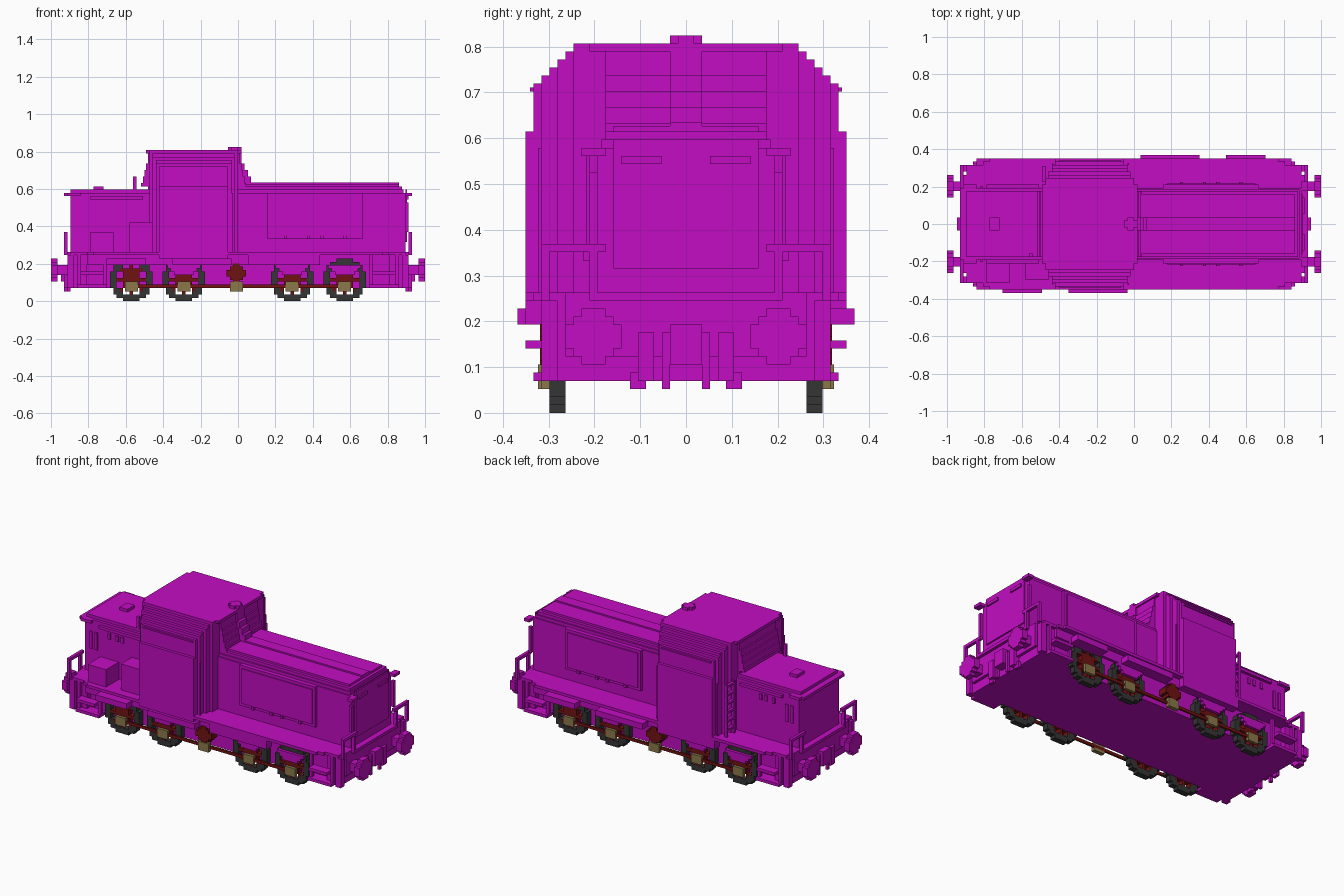
import bpy, bmesh, math

if "Cube" in bpy.data.objects:
    bpy.data.objects.remove(bpy.data.objects["Cube"], do_unlink=True)

UNIT = 1 / 57          # edge length of one block
BOTH = (1, -1)


def material(name, rgb):
    mat = bpy.data.materials.new(name)
    mat.use_nodes = True
    colour = (*rgb, 1)
    mat.diffuse_color = colour
    mat.node_tree.nodes["Principled BSDF"].inputs["Base Color"].default_value = colour
    return mat


MAGENTA = material("magenta", (0.54, 0.004, 0.54))
GREY = material("dark grey", (0.035, 0.035, 0.035))
RED = material("dark red", (0.16, 0.006, 0.006))
BRONZE = material("bronze", (0.26, 0.19, 0.07))


class Part:
    """A named object collected from axis-aligned blocks."""

    def __init__(self, name, mat=MAGENTA):
        self.name, self.mat, self.bm = name, mat, bmesh.new()

    def box(self, x, y, z, sx=(1,), sy=(1,)):
        for a in sx:
            for b in sy:
                xs, ys = sorted(a * v for v in x), sorted(b * v for v in y)
                lo, hi = (xs[0], ys[0], z[0]), (xs[1], ys[1], z[1])
                cube = bmesh.ops.create_cube(self.bm, size=1)
                for v in cube["verts"]:
                    v.co = [(l if c < 0 else h) * UNIT for c, l, h in zip(v.co, lo, hi)]
        return self

    def slab(self, x, half, z):
        return self.box(x, (-half, half), z)

    def spun(self, x, y, z):
        # the same block again after half a turn about the vertical
        self.box(x, y, z)
        return self.box(x, y, z, (-1,), (-1,))

    def done(self):
        mesh = bpy.data.meshes.new(self.name)
        self.bm.to_mesh(mesh)
        self.bm.free()
        mesh.materials.append(self.mat)
        bpy.context.collection.objects.link(bpy.data.objects.new(self.name, mesh))


# Underframe, running board with stepped ends
frame = Part("underframe")
frame.slab((-46, 46), 15, (4, 14))
frame.done()
board = Part("running_board")
for end, half in ((44, 20), (46, 19), (51, 18), (52, 15), (53, 11)):
    board.slab((-end, end), half, (14, 15))
board.done()

# Side skirts, open at one end wheel on each side
skirt = Part("side_skirts")
skirt.spun((-25, 46), (17, 18), (11, 14))
skirt.spun((2, 20), (18, 21), (11, 13))
skirt.spun((28, 40), (18, 21), (11, 13))
skirt.spun((-25, -3), (18, 20), (11, 14))
skirt.done()

# Buffer beams and corner steps
beam = Part("buffer_beams")
beam.box((46, 51), (-17, 17), (4, 14), BOTH)
beam.box((51, 52), (-15, 15), (7, 14), BOTH)
beam.box((50, 52), (16, 18), (4, 14), BOTH, BOTH)
beam.done()
steps = Part("corner_steps")
steps.box((40, 49), (15, 19), (4, 5), BOTH, BOTH)
steps.box((41, 48), (17, 20), (8, 9), BOTH, BOTH)
for x in (40, 48):
    steps.box((x, x + 1), (17, 18), (4, 14), BOTH, BOTH)
steps.done()

# Buffers, coupling hook and brake hoses
buffers = Part("buffers")
buffers.box((51, 55), (10, 13), (8, 11), BOTH, BOTH)
for half, tall in ((3.5, 1.5), (2.5, 2.5), (1.5, 3.5)):
    buffers.box((55, 57), (11.5 - half, 11.5 + half), (9.5 - tall, 9.5 + tall), BOTH, BOTH)
buffers.done()
coupling = Part("coupling")
coupling.box((51, 54), (-2, 2), (6, 11), BOTH)
coupling.box((52, 53), (2, 3), (3, 10), BOTH, BOTH)
coupling.box((51, 53), (4, 6), (4, 10), BOTH, BOTH)
coupling.box((51, 52), (5, 7), (3, 5), BOTH, BOTH)
coupling.done()

# Cab with stepped corners, its ends flaring towards the hoods
cab = Part("cab")


def cab_layer(half, z, flare):
    cab.slab((-24, -3), half, z)
    cab.slab((-25, -2), min(half, 18), z)
    cab.slab((-26, -1), min(half, 16), z)
    cab.slab((-27, 0), min(half, 14), z)
    cab.slab((-27 - flare / 2, flare / 2), 10, z)
    cab.slab((-27, flare), 2, z)


cab_layer(20, (13, 35), 1)
for k in range(35, 46):
    cab_layer(19 - max(0, k - 40), (k, k + 1), max(1, (43 - k) // 2 + 1))
cab.done()
roof = Part("cab_roof")
roof.slab((-28, 1), 12, (45, 46)).slab((-27, 0), 14, (45, 46))
roof.done()
stack = Part("exhaust_cap")
stack.slab((-3, 1), 1, (46, 47)).slab((-2, 0), 2, (46, 47))
stack.done()
trim = Part("cab_trim")
for x in (-25, -2):
    trim.box((x, x + 0.5), (18, 18.4), (15, 33), sy=BOTH)
trim.box((-23, -4), (19, 19.4), (40, 40.5), sy=BOTH)
trim.done()

# Long hood with ridge, side doors and end panel
hood = Part("long_hood")
hood.slab((0, 51), 11, (15, 33)).slab((0, 50.5), 10.5, (33, 34))
hood.slab((0, 50), 10, (34, 35)).slab((0, 49), 9, (35, 35.7))
hood.slab((0, 49), 2, (35, 36.2))
hood.slab((51, 51.5), 9, (18, 34))
hood.done()
doors = Part("hood_doors")
doors.box((9, 38), (11, 12), (19, 33), sy=BOTH)
doors.box((10, 37), (12, 12.4), (20, 32), sy=BOTH)
for x in (14, 21, 25, 32):
    doors.box((x, x + 1), (12, 12.8), (19, 20), sy=BOTH)
doors.done()
lamps = Part("end_lamps_and_rails")
lamps.box((51, 53), (10, 13), (32, 33), sy=BOTH)
lamps.box((51, 52), (3, 8), (31, 32), sy=BOTH)
lamps.box((51, 52), (11, 12), (21, 30), sy=BOTH)
lamps.done()

# Short hood with lipped roof, hatch and vent slots
rear = Part("short_hood")
rear.slab((-51, -27), 11, (15, 33))
rear.slab((-53, -27), 11, (32, 33)).slab((-52, -48), 12, (32, 33))
rear.slab((-51, -27), 10, (33, 34))
rear.slab((-44, -41), 2, (34, 35))
rear.box((-32, -31), (9, 10), (33, 38), sy=(-1,))
rear.done()
slots = Part("vent_slots")
for x in (-49, -47):
    slots.box((x, x + 1), (11, 11.4), (23, 29), sy=BOTH)
for x in (-42, -39, -37):
    slots.box((x, x + 1), (11, 11.4), (28, 30), sy=BOTH)
slots.box((-45, -29), (11, 12), (31, 32), sy=BOTH)
slots.done()

# Lockers on one side, ladder on the other
lockers = Part("lockers")
lockers.box((-45, -38), (11, 18), (15, 21), sy=(-1,))
lockers.box((-33, -26), (11, 17), (15, 24), sy=(-1,))
lockers.done()
ladder = Part("cab_ladder")
for y in (13, 17):
    ladder.box((-28, -27), (y, y + 0.6), (15, 33))
for z in range(17, 33, 3):
    ladder.box((-28, -27), (13, 17), (z, z + 0.7))
ladder.done()

# End handrails
rails = Part("end_handrails")
for y in (11, 17):
    rails.box((52, 53), (y, y + 1), (14, 21), BOTH, BOTH)
rails.box((52, 53), (10, 18), (20, 21), BOTH, BOTH)
rails.done()

# Spoked wheels, rods, springs and axle boxes
tyres, spokes = Part("wheel_tyres", GREY), Part("wheel_spokes", RED)
bearings, springs = Part("axle_boxes", BRONZE), Part("leaf_springs")
AXLES = (-32.5, -16.5, 16.5, 32.5)
for cx in AXLES:
    for i in range(-6, 7):
        for j in range(-6, 7):
            d = math.hypot(i, j)
            spoke = d < 2.5 or i * j == 0 or abs(i) == abs(j) or j == 3
            if d < 6.6 and (d > 4.6 or spoke):
                part = tyres if d > 4.6 else spokes
                part.box((cx + i - 0.5, cx + i + 0.5), (15, 17), (j + 6, j + 7), sy=BOTH)
    bearings.box((cx - 2, cx + 2), (17, 18), (3, 6), sy=BOTH)
    for w in (3, 4, 5):
        if abs(cx) < 30:
            springs.box((cx - w, cx + w), (17, 18), (w + 5, w + 6), sy=BOTH)
        else:
            springs.spun((-abs(cx) - w, -abs(cx) + w), (17, 18), (w + 5, w + 6)) if cx > 0 else None
for part in (tyres, spokes, springs):
    part.done()
rods = Part("coupling_rods", RED)
rods.box((-33, 33), (17, 17.6), (4, 5), sy=BOTH)
rods.done()
shaft = Part("jackshaft", RED)
for half, tall in ((3, 1), (2, 2), (1, 3)):
    shaft.box((-half - 0.5, half - 0.5), (15, 18.2), (8.5 - tall, 8.5 + tall), sy=BOTH)
shaft.done()
bearings.box((-2.5, 1.5), (17, 18.4), (3, 6), sy=BOTH)
bearings.done()
